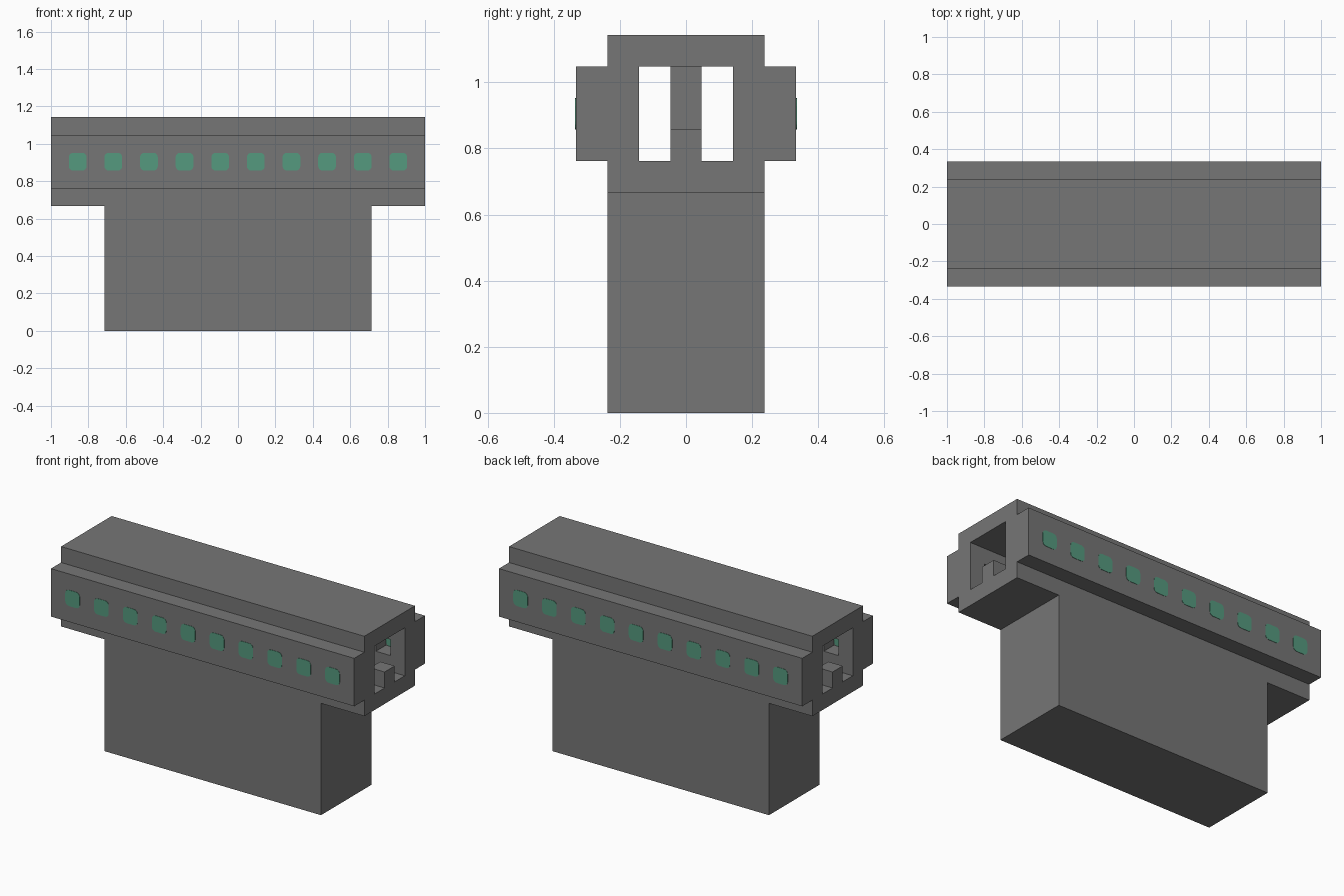
import bpy, bmesh
from mathutils import Matrix

old = bpy.data.objects.get("Cube")
if old:
    bpy.data.objects.remove(old, do_unlink=True)

U = 2 / 21  # one block of the building grid


def material(name, rgb):
    mat = bpy.data.materials.new(name)
    mat.use_nodes = True
    color = (*rgb, 1)
    mat.diffuse_color = color
    mat.node_tree.nodes["Principled BSDF"].inputs["Base Color"].default_value = color
    return mat


grey = material("stone_grey", (0.18, 0.18, 0.18))
green = material("window_green", (0.09, 0.32, 0.21))


def finish(name, bm, mat):
    bmesh.ops.recalc_face_normals(bm, faces=bm.faces)
    bmesh.ops.scale(bm, vec=(U, U, U), verts=bm.verts)
    mesh = bpy.data.meshes.new(name)
    bm.to_mesh(mesh)
    bm.free()
    mesh.materials.append(mat)
    obj = bpy.data.objects.new(name, mesh)
    bpy.context.collection.objects.link(obj)
    return obj


def add_box(bm, center, size):
    bmesh.ops.create_cube(bm, size=1, matrix=Matrix.Translation(center) @ Matrix.Diagonal((*size, 1)))


def boxes(name, items, mat=grey):
    bm = bmesh.new()
    for center, size in items:
        add_box(bm, center, size)
    return finish(name, bm, mat)


def cut(target, cutter):
    mod = target.modifiers.new(cutter.name, "BOOLEAN")
    mod.operation = "DIFFERENCE"
    mod.solver = "EXACT"
    mod.object = cutter
    cutter.hide_render = True
    cutter.hide_viewport = True


window_xs = range(-9, 10, 2)

# Solid foot
boxes("base", [((0, 0, 3.5), (15, 5, 7))])

# Long gallery, a stepped profile swept along x
half = [(2.5, 7), (2.5, 8), (3.5, 8), (3.5, 11), (2.5, 11), (2.5, 12)]
profile = half + [(-y, z) for y, z in reversed(half)]
bm = bmesh.new()
face = bm.faces.new([bm.verts.new((-10.5, y, z)) for y, z in profile])
swept = bmesh.ops.extrude_face_region(bm, geom=[face])["geom"]
bmesh.ops.translate(bm, vec=(21, 0, 0), verts=[v for v in swept if isinstance(v, bmesh.types.BMVert)])
gallery = finish("gallery", bm, grey)

# Through tunnel and window recesses
cut(gallery, boxes("tunnel_cutter", [((0, 0, 9.5), (23, 3, 3))]))
cut(gallery, boxes("recess_cutter", [((x, 0, 9.5), (1, 5, 1)) for x in window_xs]))

# Low block at each tunnel mouth, full-height column in the middle
boxes("entrance_blocks", [((s * 10, 0, 8.5), (1, 1, 1)) for s in (-1, 1)])
boxes("center_column", [((0, 0, 9.5), (1, 1, 3))])

# Rounded window panes on the outer faces and inside the recesses
bm = bmesh.new()
for x in window_xs:
    for y in (-3.5, -2.5, 2.5, 3.5):
        add_box(bm, (x, y, 9.5), (1, 0.04, 1))
corners = [e for e in bm.edges if abs(e.verts[0].co.y - e.verts[1].co.y) > 0.01]
bmesh.ops.bevel(bm, geom=corners, offset=0.25, segments=4, profile=0.5, affect="EDGES")
finish("windows", bm, green)
